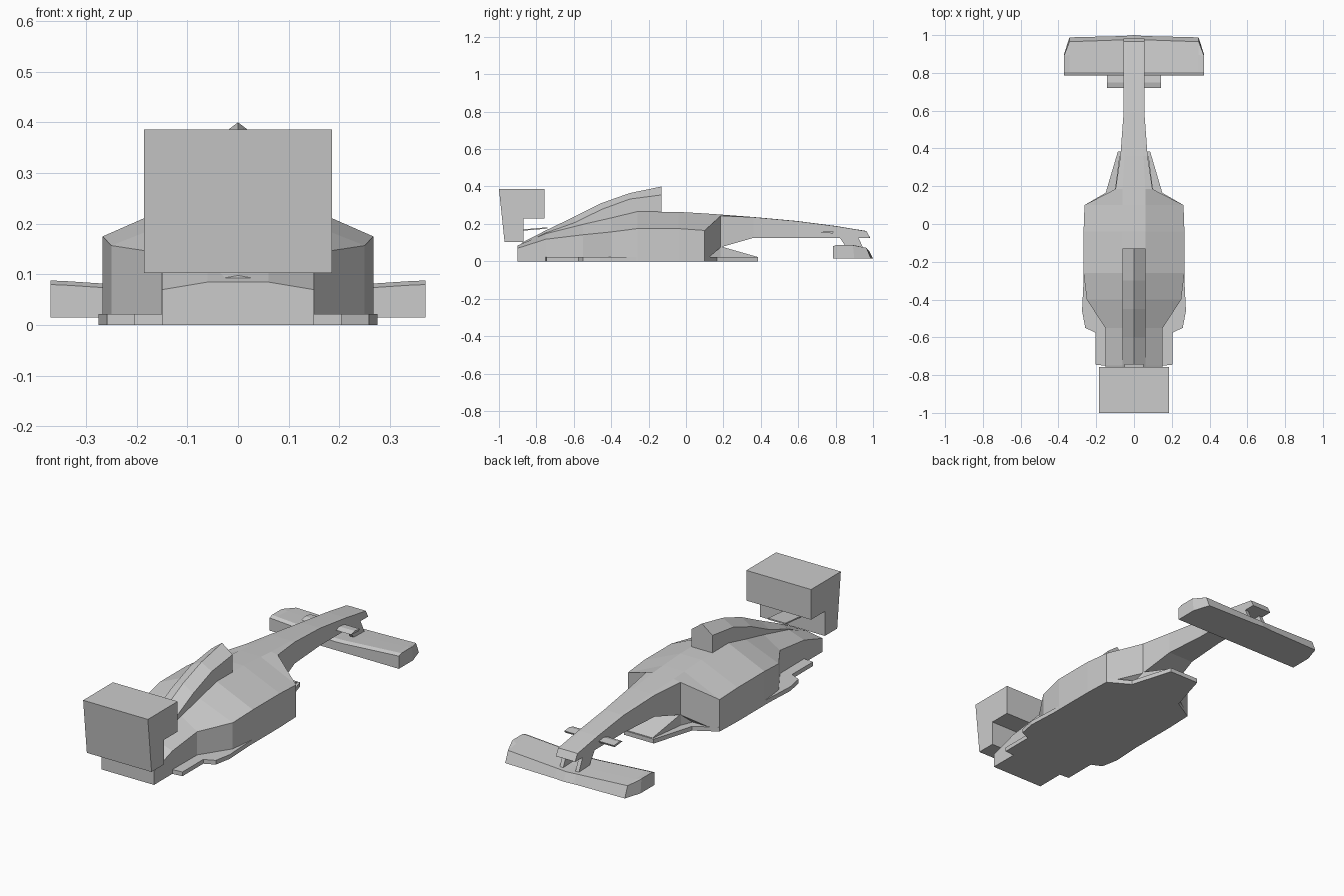
import bpy, bmesh


def finish(bm, name):
    bmesh.ops.recalc_face_normals(bm, faces=bm.faces)
    me = bpy.data.meshes.new(name)
    bm.to_mesh(me)
    bm.free()
    ob = bpy.data.objects.new(name, me)
    bpy.context.collection.objects.link(ob)
    return ob


def loft(name, rings):
    """Skin a list of equally sized closed rings and cap both ends."""
    bm = bmesh.new()
    vs = [[bm.verts.new(p) for p in r] for r in rings]
    n = len(rings[0])
    for a, b in zip(vs, vs[1:]):
        for i in range(n):
            j = (i + 1) % n
            bm.faces.new((a[i], a[j], b[j], b[i]))
    bm.faces.new(vs[0])
    bm.faces.new(vs[-1])
    return finish(bm, name)


def side_prism(name, profile, x0, x1):
    """Extrude a (y, z) profile across x."""
    return loft(name, [[(x, y, z) for y, z in profile] for x in (x0, x1)])


def mirrored(half):
    """Close a right-hand outline by mirroring it in x."""
    return half + [(-p[0], *p[1:]) for p in reversed(half)]


# Main body with sidepods and nose: y, half width, bottom, shoulder, deck height
stations = [
    (-0.90, 0.150, 0.000, 0.070, 0.085),
    (-0.75, 0.150, 0.000, 0.118, 0.148),
    (-0.55, 0.152, 0.000, 0.142, 0.198),
    (-0.40, 0.250, 0.000, 0.157, 0.232),
    (-0.26, 0.267, 0.000, 0.175, 0.266),
    (-0.04, 0.267, 0.000, 0.175, 0.264),
    (0.10, 0.262, 0.000, 0.165, 0.256),
    (0.185, 0.098, 0.075, 0.243, 0.250),
    (0.36, 0.072, 0.125, 0.236, 0.237),
    (0.59, 0.055, 0.125, 0.215, 0.216),
    (0.80, 0.055, 0.125, 0.188, 0.189),
    (0.965, 0.055, 0.125, 0.161, 0.162),
    (0.983, 0.055, 0.125, 0.127, 0.128),
]
loft("body", [mirrored([(w, y, b), (w, y, s), (min(0.06, w * 0.7), y, d)])
              for y, w, b, s, d in stations])

# Engine cover: y, base, side edge, ridge
cover = [(-0.88, 0.06, 0.087, 0.098), (-0.75, 0.12, 0.152, 0.165),
         (-0.60, 0.17, 0.205, 0.237), (-0.45, 0.20, 0.278, 0.312),
         (-0.30, 0.24, 0.333, 0.365), (-0.13, 0.25, 0.355, 0.400)]
loft("engine_cover", [[(0.06, y, b), (0.06, y, e), (0, y, t), (-0.06, y, e), (-0.06, y, b)]
                      for y, b, e, t in cover])

# Floor plate
outline = mirrored([(0.15, -0.75), (0.204, -0.745), (0.204, -0.575), (0.258, -0.55),
                    (0.275, -0.46), (0.267, -0.30), (0.262, 0.10), (0.15, 0.165),
                    (0.085, 0.385)])
loft("floor", [[(x, y, z) for x, y in outline] for z in (0.0, 0.022)])

# Wedge joining the floor to the underside of the nose
loft("splitter_wedge", [[(w, y, 0.005), (w, y, t), (-w, y, t), (-w, y, 0.005)]
                        for y, w, t in ((0.09, 0.14, 0.09), (0.185, 0.10, 0.080),
                                        (0.38, 0.075, 0.024))])

# Front wing: x, front edge y, upper front y, rear top z, front top z
half_wing = [(0.37, 0.90, 0.892, 0.080, 0.086), (0.342, 0.988, 0.965, 0.079, 0.072),
             (0.055, 0.995, 0.975, 0.060, 0.060), (0.0, 1.0, 0.978, 0.058, 0.058)]
wing = half_wing + [(-s[0], *s[1:]) for s in reversed(half_wing[:-1])]
loft("front_wing", [[(x, 0.785, 0.015), (x, 0.785, rz), (x, 0.805, rz + 0.008),
                     (x, min(fu, 0.90) - 0.004, max(rz, fz) + 0.002), (x, fu, fz), (x, fy, 0.015)]
                    for x, fy, fu, rz, fz in wing])

# Wing pylons and nose winglets
for side, s in (("right", 1), ("left", -1)):
    side_prism("wing_pylon_" + side, [(0.82, 0.13), (0.92, 0.13), (0.955, 0.055), (0.87, 0.055)],
               s * 0.035, s * 0.055)
    side_prism("nose_winglet_" + side, [(0.72, 0.155), (0.75, 0.163), (0.79, 0.159), (0.785, 0.149)],
               s * 0.05, s * 0.142)

# Rear wing block and its link to the engine cover
side_prism("rear_wing", [(-1.0, 0.386), (-0.757, 0.386), (-0.757, 0.23), (-0.87, 0.23),
                         (-0.87, 0.103), (-0.97, 0.103)], -0.185, 0.185)
side_prism("rear_wing_link", [(-0.88, 0.163), (-0.74, 0.175), (-0.74, 0.182), (-0.88, 0.170)],
           -0.05, 0.05)
